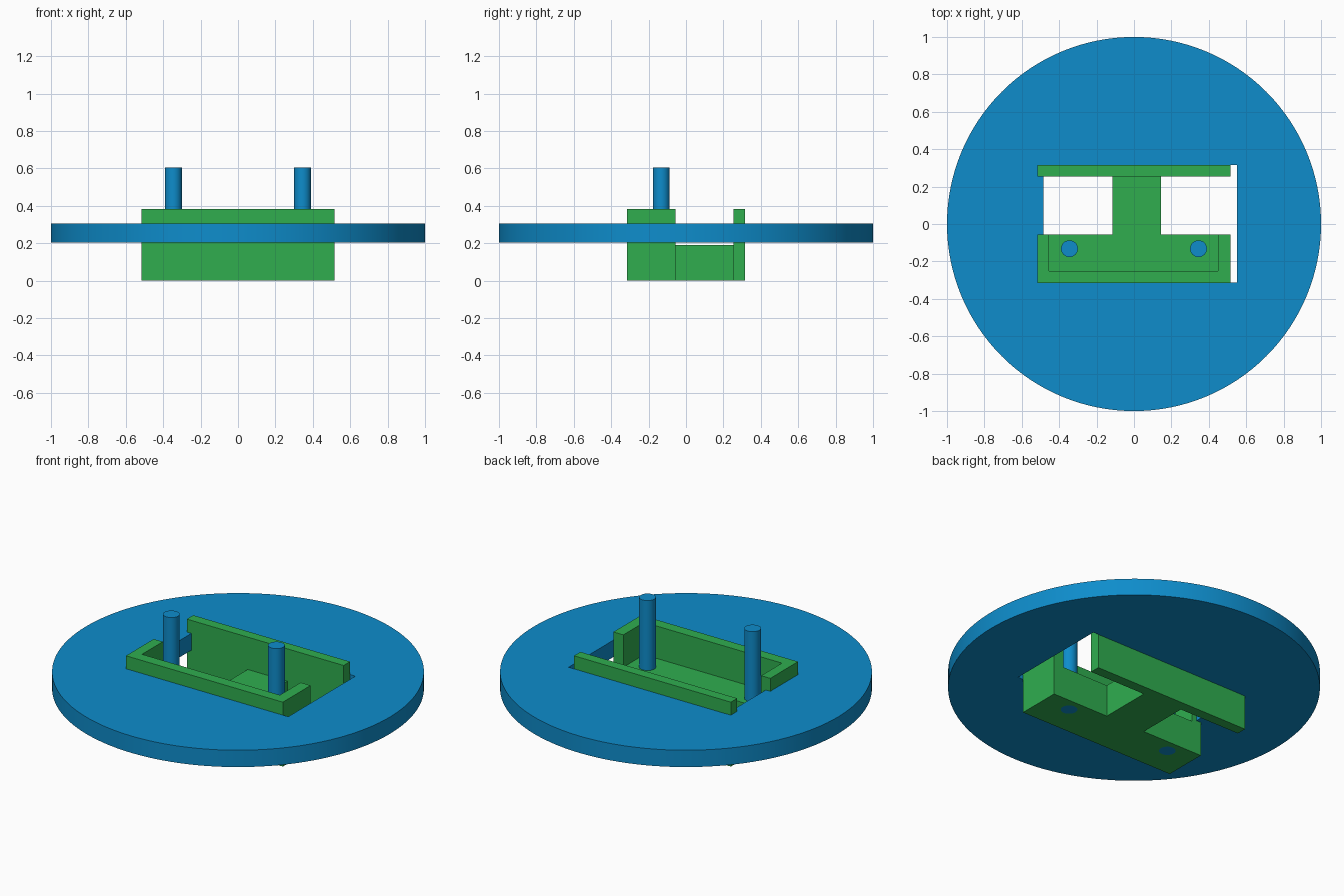
import bpy, bmesh, math

if "Cube" in bpy.data.objects:
    bpy.data.objects.remove(bpy.data.objects["Cube"])


def material(name, rgb):
    m = bpy.data.materials.new(name)
    m.diffuse_color = (*rgb, 1)
    m.use_nodes = True
    m.node_tree.nodes["Principled BSDF"].inputs["Base Color"].default_value = m.diffuse_color
    return m


blue = material("blue", (0.0044, 0.265, 0.60))
green = material("green", (0.029, 0.42, 0.078))


def circle(x, y, r, n):
    return [(x + r * math.cos(2 * math.pi * i / n), y + r * math.sin(2 * math.pi * i / n))
            for i in range(n)]


def rect(x0, x1, y0, y1):
    return [(x0, y0), (x1, y0), (x1, y1), (x0, y1)]


def prism(name, loops, z0, z1, mat, smooth=False):
    """Extrude an outline (first loop) with optional holes (other loops)."""
    bm = bmesh.new()
    edges = []
    for loop in loops:
        vs = [bm.verts.new((x, y, z0)) for x, y in loop]
        edges += [bm.edges.new((vs[i - 1], vs[i])) for i in range(len(vs))]
    if len(loops) == 1:
        bm.faces.new(vs)
    else:
        bmesh.ops.triangle_fill(bm, use_beauty=True, edges=edges)
    ext = bmesh.ops.extrude_face_region(bm, geom=bm.faces[:])
    bmesh.ops.translate(bm, vec=(0, 0, z1 - z0),
                        verts=[g for g in ext["geom"] if isinstance(g, bmesh.types.BMVert)])
    bmesh.ops.recalc_face_normals(bm, faces=bm.faces[:])
    me = bpy.data.meshes.new(name)
    bm.to_mesh(me)
    bm.free()
    me.materials.append(mat)
    ob = bpy.data.objects.new(name, me)
    bpy.context.collection.objects.link(ob)
    if smooth:
        bpy.ops.object.select_all(action='DESELECT')
        ob.select_set(True)
        bpy.context.view_layer.objects.active = ob
        bpy.ops.object.shade_smooth_by_angle(angle=math.radians(30))
    return ob


PIN_X, PIN_Y, PIN_R = 0.345, -0.132, 0.045

# Round plate with a rectangular opening
prism("round_plate", [circle(0, 0, 1, 128), rect(-0.485, 0.55, -0.314, 0.316)],
      0.205, 0.305, blue, True)

# U-shaped front wall, open towards the back
prism("front_wall", [[(-0.515, -0.315), (0.515, -0.315), (0.515, -0.055), (0.45, -0.055),
                      (0.45, -0.25), (-0.455, -0.25), (-0.455, -0.055), (-0.515, -0.055)]],
      0, 0.382, green)

# Floor between the walls, with a bridge to the back wall and two pin holes
floor = [(-0.455, -0.25), (0.45, -0.25), (0.45, -0.055), (0.145, -0.055),
         (0.145, 0.255), (-0.115, 0.255), (-0.115, -0.055), (-0.455, -0.055)]
prism("floor_bridge", [floor] + [circle(s * PIN_X, PIN_Y, PIN_R, 32) for s in (-1, 1)],
      0, 0.19, green)

# Back wall
prism("back_wall", [rect(-0.515, 0.515, 0.255, 0.315)], 0, 0.382, green)

# Upright pins
for side, s in (("left", -1), ("right", 1)):
    prism(side + "_pin", [circle(s * PIN_X, PIN_Y, PIN_R, 32)], 0, 0.605, blue, True)
